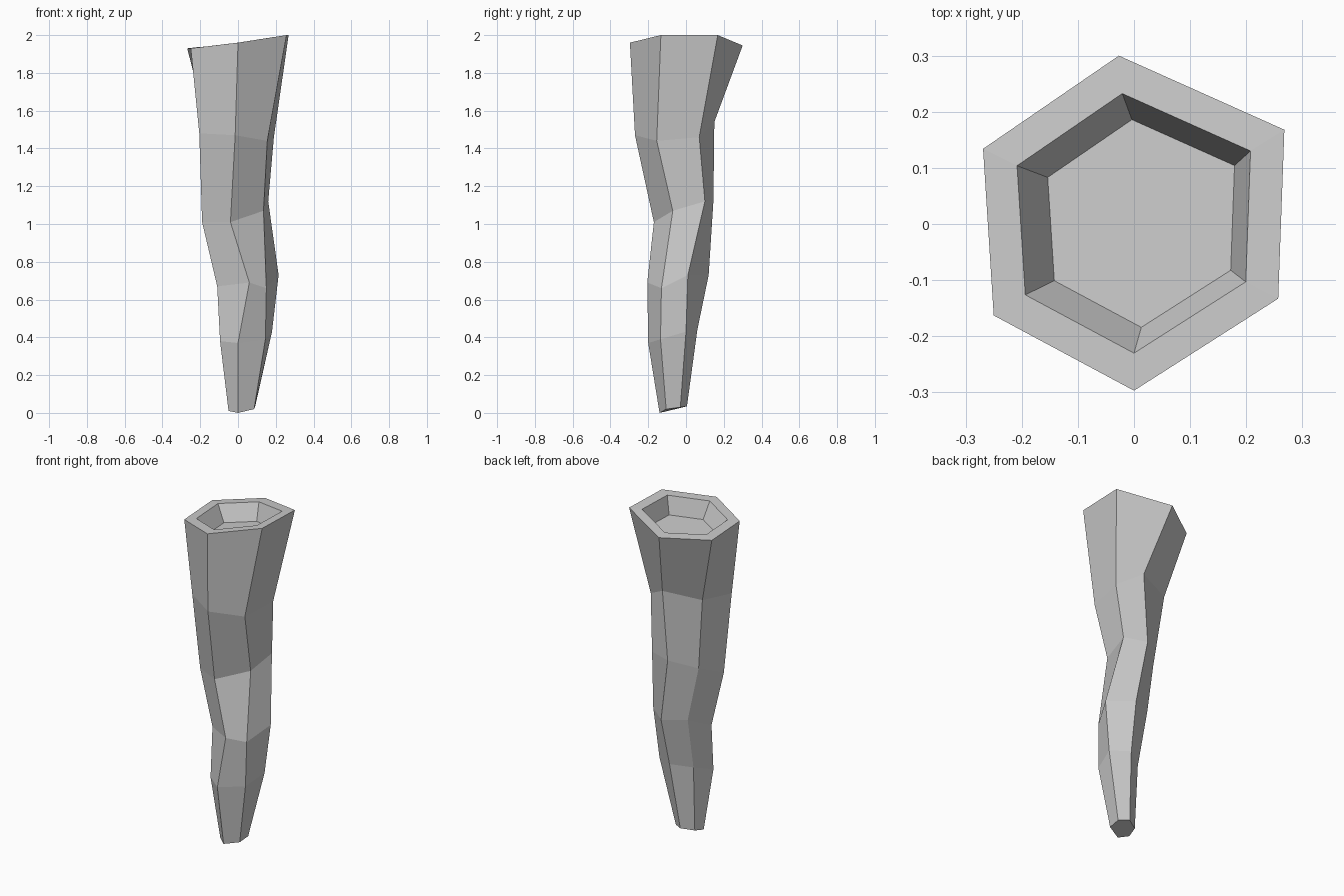
import bpy, bmesh
from mathutils import Vector

if "Cube" in bpy.data.objects:
    bpy.data.objects.remove(bpy.data.objects["Cube"])

# Six-sided cross-sections from foot to brim, each corner order:
# front, right front, right back, back, left back, left front
SECTIONS = [
    [(0, -.14, 0), (.085, -.105, .02), (.09, -.03, .03),
     (.035, .005, .035), (-.035, -.035, .025), (-.05, -.1, .01)],
    [(0, -.2, .37), (.145, -.135, .39), (.18, 0, .43),
     (.07, .06, .44), (-.04, -.015, .42), (-.095, -.13, .38)],
    [(.06, -.205, .69), (.15, -.13, .66), (.215, .01, .73),
     (.085, .12, .73), (-.05, .055, .74), (-.11, -.09, .67)],
    [(-.04, -.17, 1.01), (.135, -.07, 1.07), (.16, .1, 1.12),
     (.023, .145, 1.12), (-.11, .035, 1.065), (-.19, -.095, 1.01)],
    [(-.015, -.27, 1.47), (.155, -.155, 1.44), (.19, .07, 1.46),
     (.055, .15, 1.54), (-.16, .07, 1.51), (-.205, -.15, 1.48)],
    [(0, -.297, 1.96), (.257, -.133, 2), (.268, .168, 2),
     (-.027, .3, 1.945), (-.269, .134, 1.93), (-.25, -.163, 1.93)],
]


def shrink(ring, factor, offset):
    """Scale a ring about its centre axis and shift it."""
    mid = Vector((0, 0, sum(p[2] for p in ring) / len(ring)))
    return [mid + (Vector(p) - mid) * factor + Vector(offset) for p in ring]


# Brim lip and recessed floor are scaled copies of the top section
brim = SECTIONS[-1]
sections = SECTIONS + [shrink(brim, .775, (0, 0, 0)),
                       shrink(brim, .62, (.013, 0, -.1))]

# Skin the sections and cap the foot and the recess floor
bm = bmesh.new()
rings = [[bm.verts.new(p) for p in ring] for ring in sections]
for low, high in zip(rings, rings[1:]):
    for i in range(6):
        j = (i + 1) % 6
        bm.faces.new((low[i], low[j], high[j], high[i]))
bm.faces.new(rings[0][::-1])
bm.faces.new(rings[-1])
bmesh.ops.recalc_face_normals(bm, faces=bm.faces)

mesh = bpy.data.meshes.new("crooked_horn")
bm.to_mesh(mesh)
bm.free()
horn = bpy.data.objects.new("crooked_horn", mesh)
bpy.context.collection.objects.link(horn)
